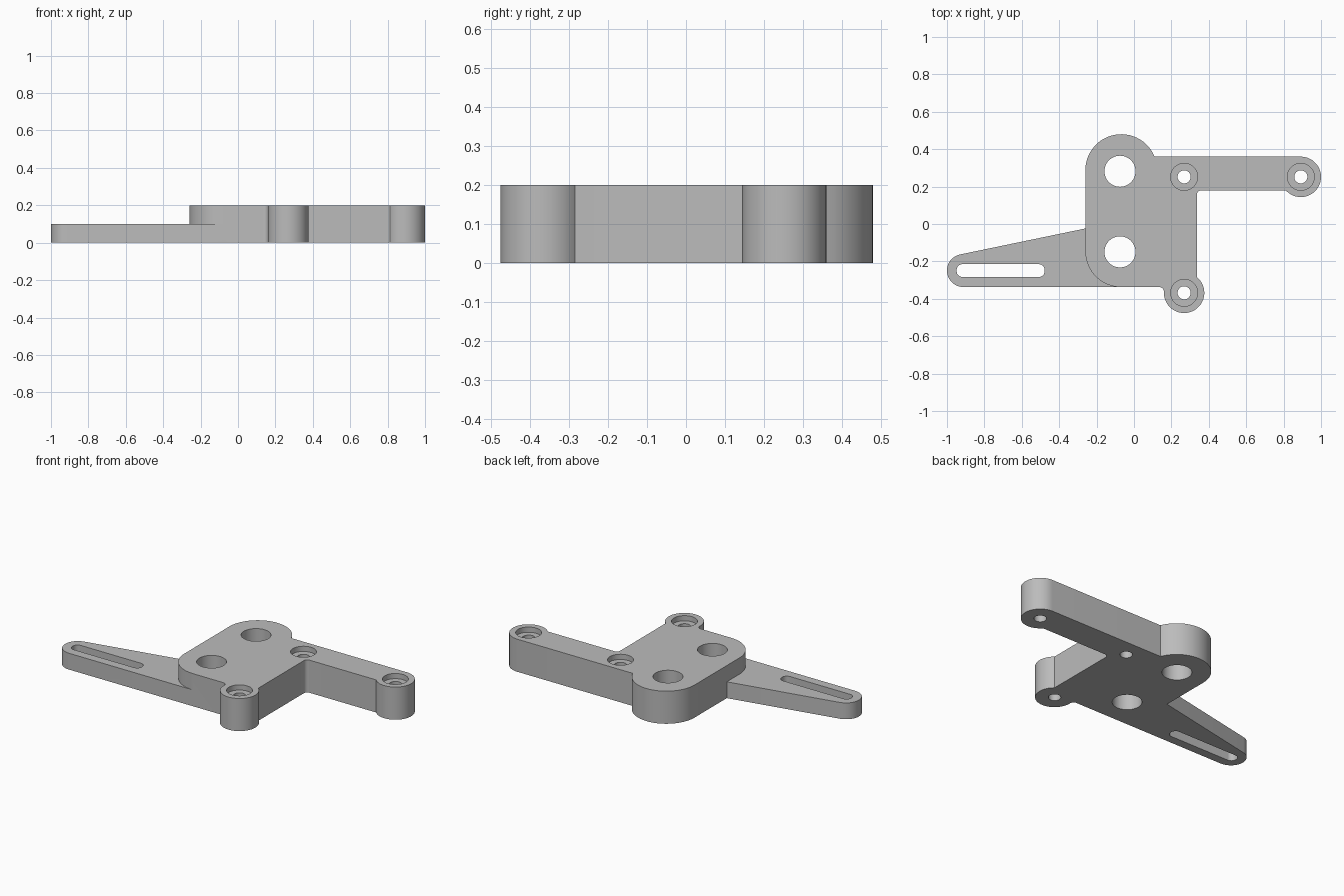
import bpy
import bmesh
from math import cos, sin, radians

if "Cube" in bpy.data.objects:
    bpy.data.objects.remove(bpy.data.objects["Cube"], do_unlink=True)

GREY = (0.5, 0.5, 0.5, 1)
metal = bpy.data.materials.new("plain grey")
metal.use_nodes = True
metal.diffuse_color = GREY
metal.node_tree.nodes["Principled BSDF"].inputs["Base Color"].default_value = GREY


def arc(x, y, r, start, end):
    """Points along an arc, angles in degrees."""
    n = max(4, int(abs(end - start) / 6))
    angles = [radians(start + (end - start) * i / n) for i in range(n + 1)]
    return [(x + r * cos(a), y + r * sin(a)) for a in angles]


def circle(x, y, r):
    return arc(x, y, r, 0, 360)[:-1]


def prisms(name, outlines, z0, z1):
    """One object made of vertical prisms over counter-clockwise outlines."""
    bm = bmesh.new()
    for outline in outlines:
        face = bm.faces.new([bm.verts.new((x, y, z0)) for x, y in outline])
        grown = bmesh.ops.extrude_face_region(bm, geom=[face], use_keep_orig=True)
        top = [v for v in grown["geom"] if isinstance(v, bmesh.types.BMVert)]
        bmesh.ops.translate(bm, verts=top, vec=(0, 0, z1 - z0))
    bmesh.ops.recalc_face_normals(bm, faces=bm.faces)
    mesh = bpy.data.meshes.new(name)
    bm.to_mesh(mesh)
    bm.free()
    mesh.materials.append(metal)
    obj = bpy.data.objects.new(name, mesh)
    bpy.context.collection.objects.link(obj)
    return obj


def combine(target, tool, operation):
    """Apply a boolean and remove the tool object."""
    tool.hide_render = True
    mod = target.modifiers.new(operation.lower(), "BOOLEAN")
    mod.object, mod.operation, mod.solver = tool, operation, "EXACT"
    bpy.context.view_layer.objects.active = target
    bpy.ops.object.modifier_apply(modifier=mod.name)
    bpy.data.objects.remove(tool, do_unlink=True)


# Thick plate with its side arm and screw bosses
screws = [(0.268, 0.252), (0.892, 0.252), (0.268, -0.368)]
BOSS = 0.108
plate = (arc(0.135, -0.362, 0.025, 90, -3)          # fillet beside front boss
         + arc(*screws[2], BOSS, 177, 410)          # front boss
         + arc(0.359, 0.158, 0.022, 180, 90)        # inner corner fillet
         + arc(*screws[1], BOSS, 221.8, 450)        # arm end boss
         + arc(-0.068, 0.288, 0.192, 22, 180)       # rounded back
         + arc(-0.07, -0.147, 0.19, 180, 270))      # rounded front corner
bracket = prisms("bracket", [plate], 0, 0.2)

# Thin tapered arm, flush with the underside
taper = (arc(-0.912, -0.249, 0.088, 102, 270)
         + [(-0.07, -0.337), (-0.07, -0.147), (-0.26, -0.024)])
combine(bracket, prisms("slotted_arm", [taper], 0, 0.1), "UNION")

# Through holes and the adjusting slot
slot = []
for x, y, start in ((-0.508, -0.245, 0), (-0.918, -0.245, 90),
                    (-0.918, -0.253, 180), (-0.508, -0.253, 270)):
    slot += arc(x, y, 0.03, start, start + 90)
holes = [circle(-0.075, y, 0.083) for y in (0.282, -0.149)]
holes += [circle(x, y, 0.035) for x, y in screws]
combine(bracket, prisms("hole_cutter", holes + [slot], -0.1, 0.3), "DIFFERENCE")

# Shallow seats for the screw heads
seats = [circle(x, y, 0.072) for x, y in screws]
combine(bracket, prisms("seat_cutter", seats, 0.168, 0.3), "DIFFERENCE")

bpy.ops.object.select_all(action="DESELECT")
bracket.select_set(True)
bpy.context.view_layer.objects.active = bracket
bpy.ops.object.shade_smooth_by_angle(angle=radians(30))
